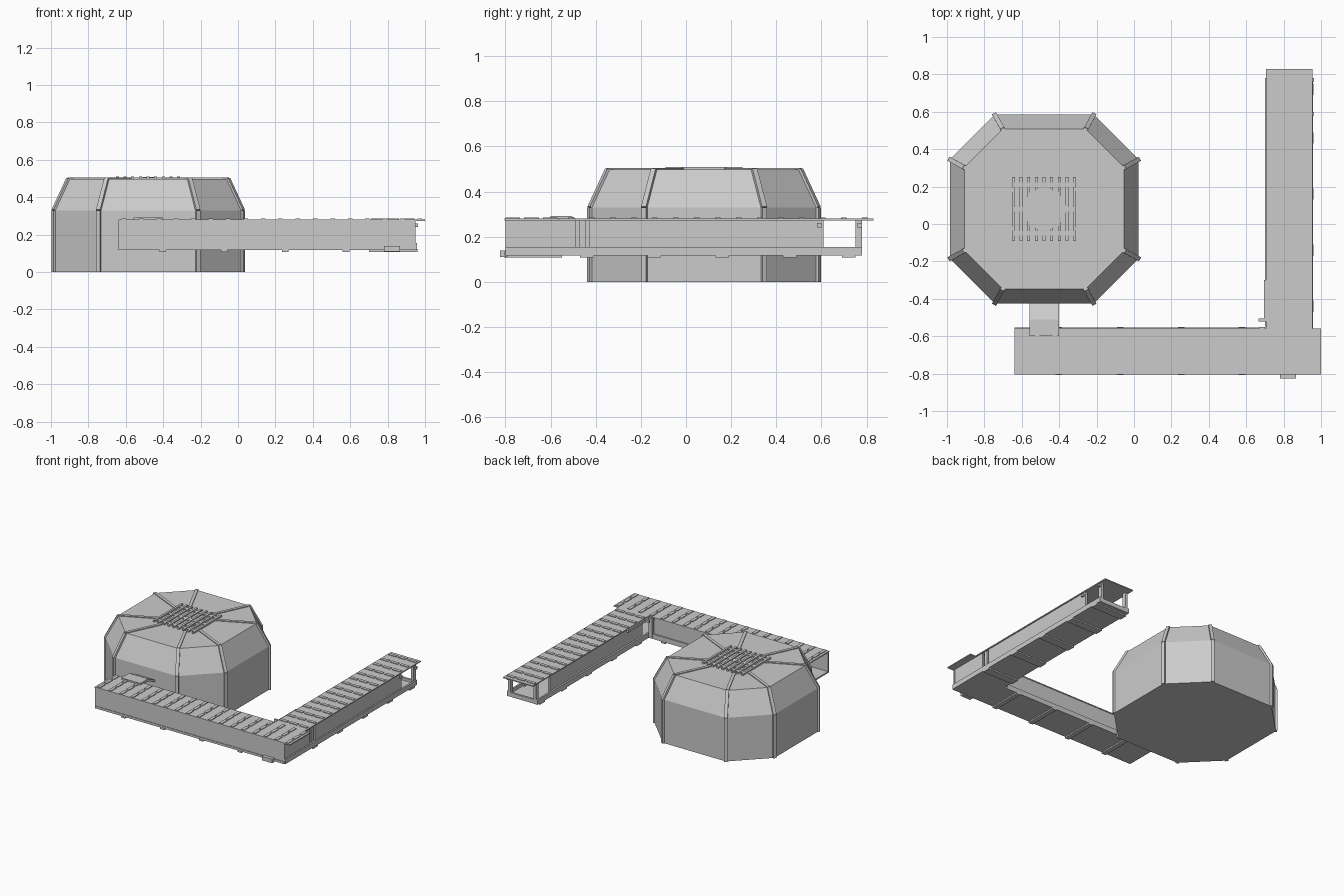
import bpy, bmesh
from mathutils import Vector, Matrix

if "Cube" in bpy.data.objects:
    bpy.data.objects.remove(bpy.data.objects["Cube"])

CX, CY = -0.48, 0.08          # dome centre
DECK = 0.28                   # walkway height


def finish(name, bm):
    bmesh.ops.recalc_face_normals(bm, faces=bm.faces)
    me = bpy.data.meshes.new(name)
    bm.to_mesh(me)
    bm.free()
    ob = bpy.data.objects.new(name, me)
    bpy.context.collection.objects.link(ob)
    return ob


def add_box(bm, x0, x1, y0, y1, z0, z1):
    m = Matrix.Translation(((x0 + x1) / 2, (y0 + y1) / 2, (z0 + z1) / 2))
    m = m @ Matrix.Diagonal((x1 - x0, y1 - y0, z1 - z0, 1))
    bmesh.ops.create_cube(bm, size=1, matrix=m)


def boxes(name, items):
    bm = bmesh.new()
    for b in items:
        add_box(bm, *b)
    return finish(name, bm)


def add_beam(bm, a, b, w, h):
    # square bar running from a to b
    a, b = Vector(a), Vector(b)
    d = b - a
    m = Matrix.Translation((a + b) / 2) @ d.to_track_quat('Z', 'Y').to_matrix().to_4x4()
    bmesh.ops.create_cube(bm, size=1, matrix=m @ Matrix.Diagonal((w, h, d.length, 1)))


def octagon(r, s, z):
    pts = [(s, r), (r, s), (r, -s), (s, -r), (-s, -r), (-r, -s), (-r, s), (-s, r)]
    return [Vector((CX + x, CY + y, z)) for x, y in pts]


# Dome shell: straight wall, sloped shoulder, flat roof
rings = [octagon(.505, .265, 0), octagon(.505, .265, .33), octagon(.427, .222, .498)]
bm = bmesh.new()
vr = [[bm.verts.new(p) for p in ring] for ring in rings]
for lo, hi in zip(vr, vr[1:]):
    for i in range(8):
        j = (i + 1) % 8
        bm.faces.new((lo[i], lo[j], hi[j], hi[i]))
bm.faces.new(vr[0])
bm.faces.new(vr[-1])
finish("dome_shell", bm)

# Ribs along every dome corner and across the roof to the vent
bm = bmesh.new()
inner = octagon(.17, .1, .498)
for i in range(8):
    chain = [r[i] for r in rings] + [inner[i]]
    for k, (a, b) in enumerate(zip(chain, chain[1:])):
        if k == 2:
            add_beam(bm, a, b, .022, .012)
            continue
        out = Vector((a.x - CX, a.y - CY, 0)).normalized()
        d = (b - a).normalized()
        side = d.cross(out).normalized()
        nrm = side.cross(d)
        m = Matrix((side, nrm, d)).transposed().to_4x4()
        m = Matrix.Translation((a + b) / 2) @ m @ Matrix.Diagonal((.024, .016, (b - a).length, 1))
        bmesh.ops.create_cube(bm, size=1, matrix=m)
finish("dome_ribs", bm)

# Roof vent: slats, cross bars and a hub
vent = [(CX - .165 + i * .041 - .008, CX - .165 + i * .041 + .008, CY - .17, CY + .17, .498, .51)
        for i in range(9)]
vent += [(CX - .165, CX + .165, CY + y - .012, CY + y + .012, .496, .506) for y in (-.13, 0, .13)]
boxes("roof_vent_slats", vent)
for name, r, z in (("roof_vent_ring", .12, .502), ("roof_vent_hub", .03, .507)):
    bm = bmesh.new()
    bmesh.ops.create_cone(bm, cap_ends=True, segments=8, radius1=r, radius2=r, depth=.01,
                          matrix=Matrix.Translation((CX, CY, z - .005)))
    finish(name, bm)

# Entry ramp between the dome and the walkway
bm = bmesh.new()
profile = [(-.60, .292), (-.51, .292), (-.42, .25), (-.42, .235), (-.51, .272), (-.60, .272)]
face = bm.faces.new([bm.verts.new((-.56, y, z)) for y, z in profile])
ext = bmesh.ops.extrude_face_region(bm, geom=[face])
bmesh.ops.translate(bm, vec=(.16, 0, 0), verts=[v for v in ext["geom"] if isinstance(v, bmesh.types.BMVert)])
finish("entry_ramp", bm)

# Deck plates
boxes("front_deck", [(-.64, 1.0, -.805, -.56, DECK - .008, DECK)])
boxes("side_deck", [(.705, .955, -.56, .83, DECK - .008, DECK)])

# Raised deck cleats, each broken into short lengths
cleats = []
for i in range(18):
    x = -.61 + i * .093
    cleats += [(x - .012, x + .012, -.80 + j * .083, -.735 + j * .083, DECK, DECK + .005) for j in range(3)]
boxes("front_deck_cleats", cleats)
cleats = []
for i in range(15):
    y = -.51 + i * .093
    cleats += [(.712 + j * .083, .777 + j * .083, y - .012, y + .012, DECK, DECK + .005) for j in range(3)]
boxes("side_deck_cleats", cleats)

# Channel floors
boxes("walkway_floor", [(-.64, .95, -.80, -.56, .118, .13), (.71, .95, -.56, .78, .118, .13)])

# Upright side walls
boxes("front_walls", [(-.64, .95, -.80, -.788, .12, DECK - .008),
                      (-.64, .66, -.575, -.563, .13, DECK - .008)])
boxes("side_walls", [(.936, .948, -.80, -.49, .13, DECK - .008),
                     (.936, .948, -.43, .58, .13, DECK - .008),
                     (.715, .727, -.50, .58, .13, DECK - .008)])

# Lower rails along the walls
boxes("lower_rails", [(-.64, .71, -.566, -.553, .118, .155), (.70, .713, -.56, .78, .118, .155),
                      (.944, .958, -.80, .78, .118, .155), (-.64, .95, -.804, -.79, .118, .135)])

# Posts at the open end and at the inner corner
posts = []
for x in (.715, .93):
    posts += [(x, x + .018, y, y + .03, .13, DECK - .008) for y in (.58, .75)]
posts += [(.928, .946, -.475, -.445, .13, DECK - .008), (.67, .70, -.575, -.55, .13, DECK - .008)]
boxes("end_posts", posts)
boxes("end_cross_bar", [(.715, .948, .765, .78, .12, .15)])
boxes("corner_bracket", [(.665, .71, -.52, -.505, .255, .275), (.695, .71, -.52, -.30, .255, .275)])
boxes("end_clips", [(.95, .963, y, y + .02, .24, .26) for y in (.58, .76)])

# Small brackets underneath
feet = [(x, x + .035, -.806, -.55, .108, .122) for x in (-.42, -.09, .235, .56)]
feet += [(.70, .96, y, y + .06, .108, .122) for y in (-.47, -.17, .13, .43, .69)]
feet += [(.78, .865, -.825, -.79, .11, .14)]
boxes("under_brackets", feet)
